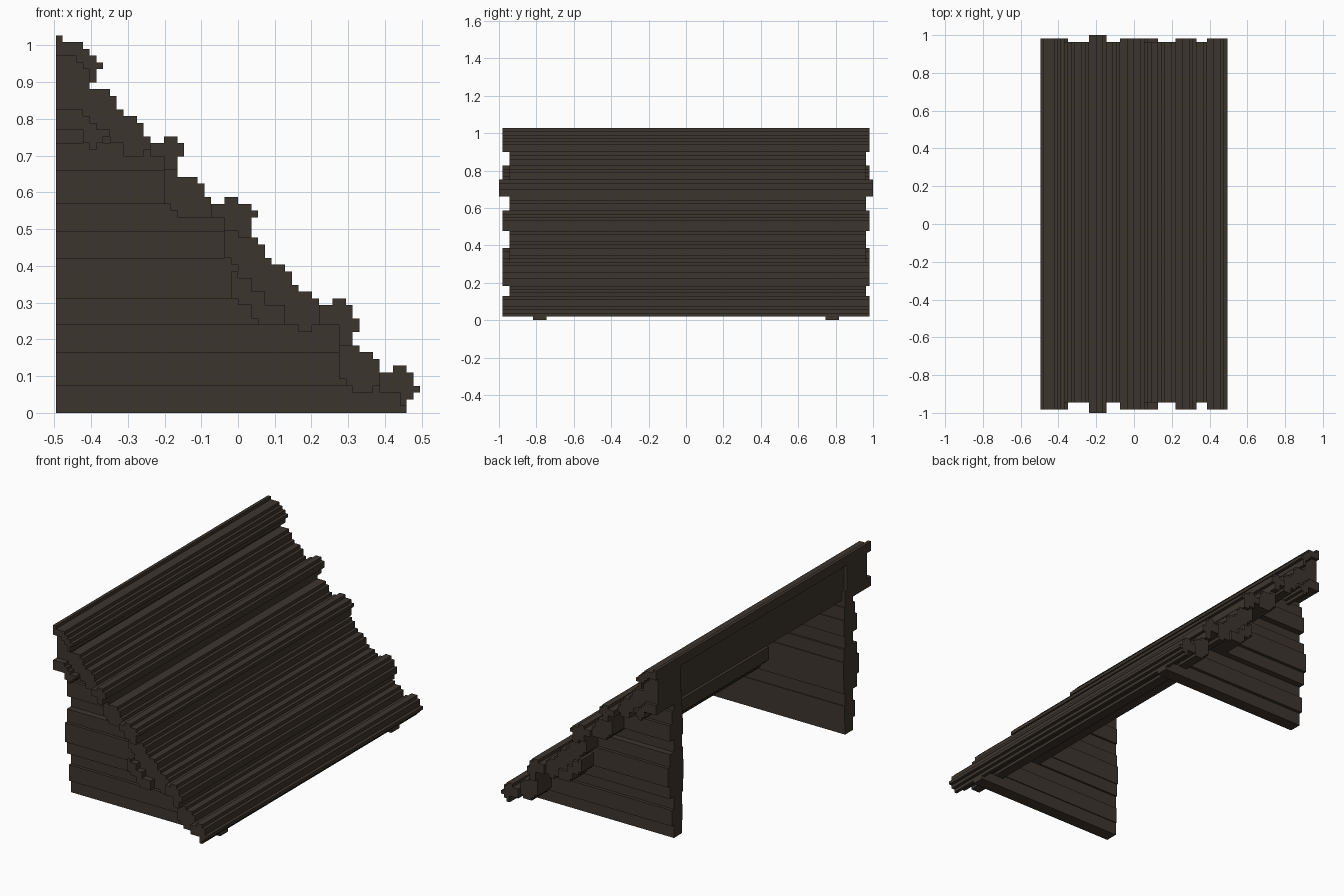
import bpy, bmesh

if "Cube" in bpy.data.objects:
    bpy.data.objects.remove(bpy.data.objects["Cube"])

V = 1.0275 / 56          # size of one block step
X0 = -0.4955             # left edge of the model

wood = bpy.data.materials.new("dark brown wood")
wood.diffuse_color = (0.046, 0.036, 0.028, 1)
wood.use_nodes = True
wood.node_tree.nodes["Principled BSDF"].inputs["Base Color"].default_value = wood.diffuse_color


def extrude_profile(name, start, upper, lower, spans):
    """Stepped x/z profile from (end column, row) runs, extruded along y."""
    pts = []
    c = start
    for end, r in upper:
        pts += [(c, r), (end, r)]
        c = end
    back = []
    c = start
    for end, r in lower:
        back += [(c, r), (end, r)]
        c = end
    pts += back[::-1]
    clean = []
    for p in pts:                     # drop doubled and straight-line points
        if clean and clean[-1] == p:
            continue
        if len(clean) > 1 and any(clean[-1][i] == clean[-2][i] == p[i] for i in (0, 1)):
            clean.pop()
        clean.append(p)
    bm = bmesh.new()
    for y0, y1 in spans:
        vs = [bm.verts.new((X0 + a * V, y0, b * V)) for a, b in clean]
        f = bm.faces.new(vs)
        res = bmesh.ops.extrude_face_region(bm, geom=[f])
        moved = [g for g in res["geom"] if isinstance(g, bmesh.types.BMVert)]
        bmesh.ops.translate(bm, verts=moved, vec=(0, y1 - y0, 0))
    bmesh.ops.recalc_face_normals(bm, faces=bm.faces)
    me = bpy.data.meshes.new(name)
    bm.to_mesh(me)
    bm.free()
    me.materials.append(wood)
    ob = bpy.data.objects.new(name, me)
    bpy.context.collection.objects.link(ob)
    return ob


LONG, SHORT, FULL = [(-0.982, 0.982)], [(-0.945, 0.963)], [(-1.0, 1.0)]
INNER = [(-0.76, 0.76)]

# roof planks from the ridge down to the eave
extrude_profile("ridge_plank", 0,
                [(1, 56), (4, 55), (5, 54), (6, 53), (7, 52)],
                [(3, 53), (4, 52), (5, 51), (6, 49), (7, 51)], LONG)
# second plank: its back board is set in by one step between the walls
top2 = [(3, 53), (4, 52), (5, 51), (8, 48), (9, 47), (10, 45), (12, 44), (13, 43), (14, 41)]
low2 = [(4, 45), (5, 44), (6, 43), (8, 42), (10, 40), (13, 38), (14, 39)]
extrude_profile("roof_plank_2_ends", 0, top2, low2, [(-0.945, -0.76), (0.76, 0.963)])
extrude_profile("roof_plank_2", 1, top2, low2, INNER)
extrude_profile("roof_plank_3", 14,
                [(16, 40), (18, 41), (19, 40)],
                [(16, 38), (18, 36), (19, 38)], FULL)
extrude_profile("roof_plank_4", 16,
                [(18, 36), (21, 35), (22, 34), (23, 32)],
                [(17, 31), (18, 30), (23, 29)], SHORT)
extrude_profile("roof_plank_5", 23,
                [(25, 31), (27, 32), (29, 31), (30, 30)],
                [(25, 29), (27, 27), (29, 26), (30, 29)], LONG)
extrude_profile("roof_plank_6", 25,
                [(27, 27), (30, 26), (31, 25), (32, 23), (34, 22), (35, 21), (36, 19), (38, 18), (39, 17)],
                [(26, 23), (27, 22), (29, 20), (31, 18), (34, 16), (36, 13), (38, 12), (39, 13)], SHORT)
extrude_profile("roof_plank_7", 39,
                [(41, 16), (43, 17), (44, 16), (45, 14)],
                [(42, 13), (44, 10), (45, 12)], LONG)
extrude_profile("roof_plank_8", 42,
                [(45, 10), (47, 9), (48, 8)],
                [(43, 5), (44, 4), (47, 3), (48, 4)], SHORT)
extrude_profile("eave_plank", 48,
                [(50, 6), (52, 7), (53, 6), (54, 4)],
                [(51, 3), (52, 1), (53, 2), (54, 3)], LONG)

# beams under the roof, the upper one set in between the walls
top_b = [(4, 45), (5, 44), (6, 43), (8, 42)]
low_b = [(4, 42), (5, 40), (6, 39), (7, 40), (8, 41)]
extrude_profile("upper_beam_ends", 0, top_b, low_b, [(-0.982, -0.76), (0.76, 0.982)])
extrude_profile("upper_beam", 1, top_b, low_b, INNER)
extrude_profile("lower_beam", 26,
                [(27, 21), (29, 20), (31, 18), (34, 16)],
                [(27, 17), (29, 16), (30, 14), (34, 13)], LONG)

# two planked side walls: (bottom row, top row, end column, bulge in steps)
WALL = [(0, 4, 51, 0), (4, 9, 44, 1), (9, 13, 42, 0), (13, 17, 37, 2), (17, 23, 30, 3),
        (23, 27, 28, 2), (27, 31, 25, 0), (31, 36, 18, 2), (36, 40, 16, 1), (40, 45, 8, 0)]
for i, (r0, r1, c, b) in enumerate(WALL):
    a, o = 0.745 - b * V * 0.3, 0.818 + b * V
    top = [(c, r1)] if r1 < 45 else [(4, 45), (5, 44), (6, 43), (8, 42)]
    extrude_profile("wall_plank_%d" % (i + 1), 0, top, [(c, r0)], [(-o, -a), (a, o)])
extrude_profile("wall_foot_tips", 51, [(52, 1)], [(52, 0)], [(-0.818, -0.745), (0.745, 0.818)])
